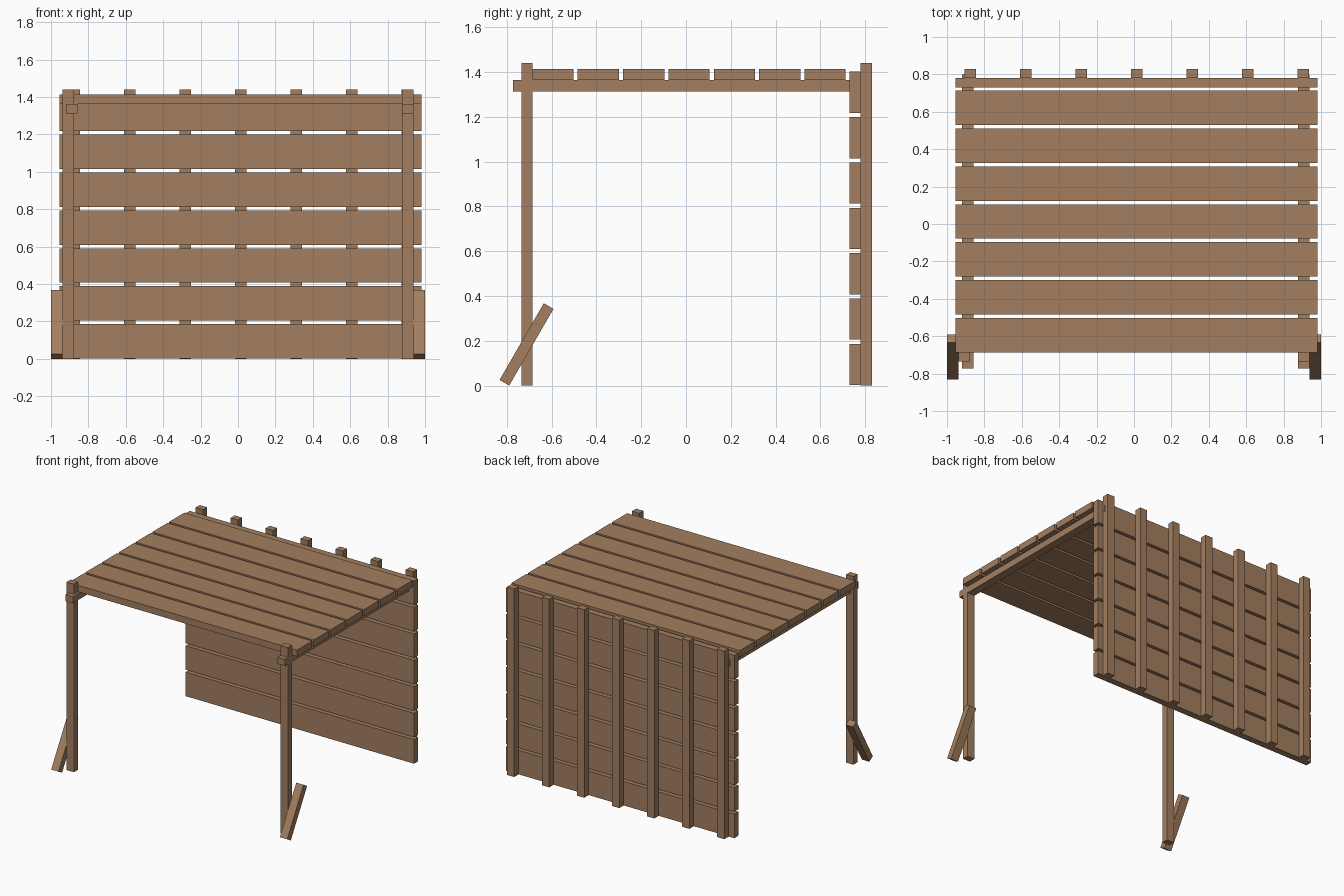
import bpy, math

if "Cube" in bpy.data.objects:
    bpy.data.objects.remove(bpy.data.objects["Cube"])

wood = bpy.data.materials.new("brown_wood")
wood.diffuse_color = (0.36, 0.21, 0.115, 1)
wood.use_nodes = True
wood.node_tree.nodes["Principled BSDF"].inputs["Base Color"].default_value = wood.diffuse_color


def box(name, x, y, z, tilt=0):
    """Box from (min, max) ranges, optionally tilted about x."""
    bpy.ops.mesh.primitive_cube_add(
        size=1, location=[sum(r) / 2 for r in (x, y, z)], rotation=(tilt, 0, 0))
    ob = bpy.context.object
    ob.name = name
    ob.scale = [r[1] - r[0] for r in (x, y, z)]
    bpy.ops.object.transform_apply(location=False, rotation=False, scale=True)
    ob.data.materials.append(wood)
    return ob


T = 0.05            # timber thickness
PITCH = 0.2025      # slat spacing
SLAT = 0.184        # slat width
SPAN = (-0.955, 0.98)

# Seven rear posts
for i in range(7):
    cx = -0.875 + i * 0.2967
    box("rear_post", (cx - 0.031, cx + 0.031), (0.78, 0.83), (0, 1.44))

# Front posts and slanted foot braces outside them
for s in (-1, 1):
    cx = s * 0.907
    box("front_post", (cx - 0.031, cx + 0.031), (-0.735, -0.685), (0, 1.44))
    cx = s * 0.969
    box("foot_brace", (cx - 0.031, cx + 0.031),
        (-0.712 - 0.1975, -0.712 + 0.1975), (0.1835 - T / 2, 0.1835 + T / 2),
        math.radians(60))

# Roof side beams
for cx in (-0.889, 0.907):
    box("roof_beam", (cx - 0.031, cx + 0.031), (-0.773, 0.80), (1.313, 1.363))

# Roof boards and rear wall boards
for i in range(7):
    y0 = -0.686 + i * PITCH
    box("roof_board", SPAN, (y0, y0 + SLAT), (1.363, 1.413))
    z0 = 0.002 + i * PITCH
    box("wall_board", SPAN, (0.73, 0.78), (z0, z0 + SLAT))
